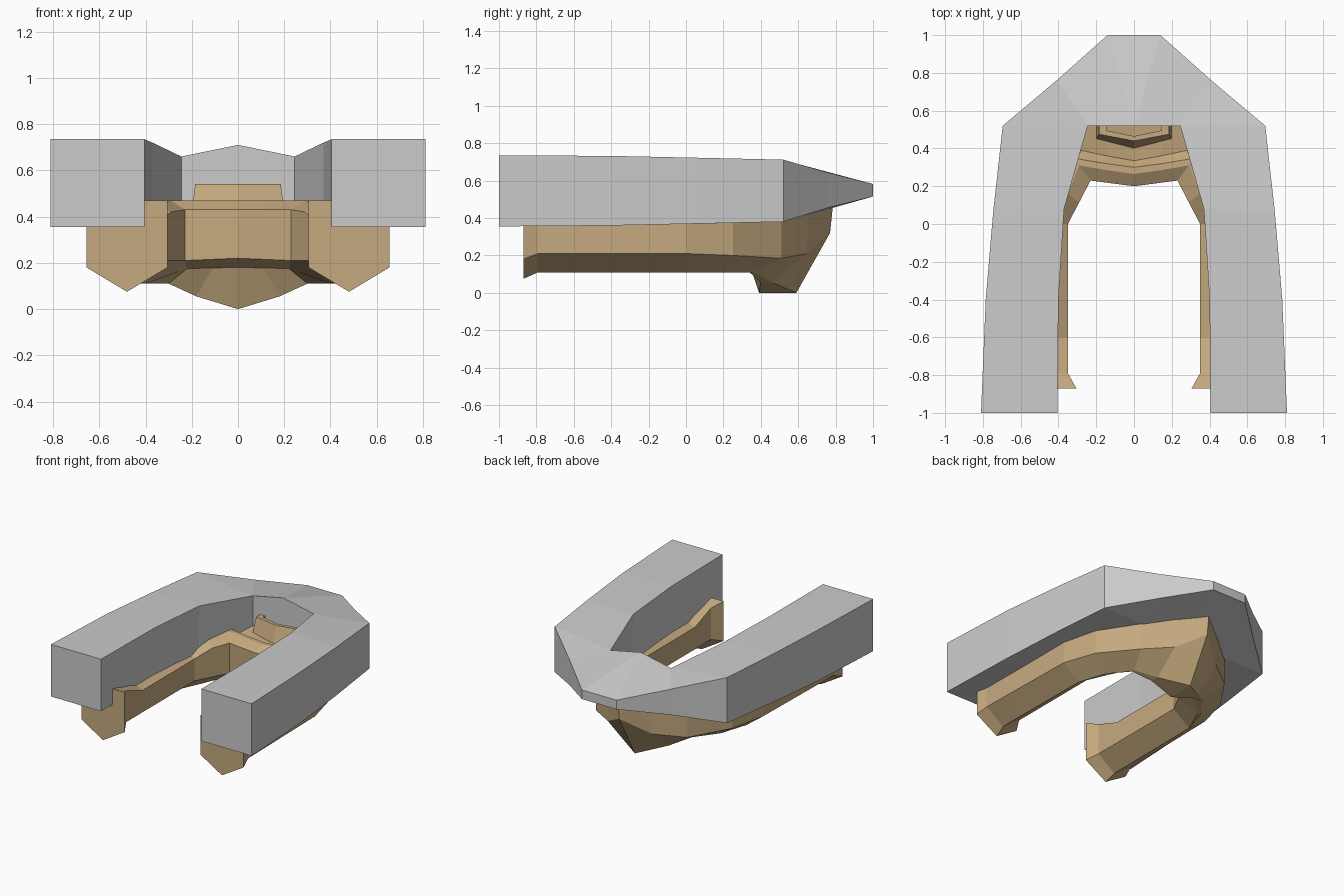
import bpy, bmesh


def loft(name, rails, mat=None):
    """Skin rails (running round each cross-section) and mirror across x = 0."""
    bm = bmesh.new()
    grid = [[bm.verts.new(p) for p in rail] for rail in rails]
    n = len(grid)
    for i in range(n):
        a, b = grid[i], grid[(i + 1) % n]
        for j in range(len(a) - 1):
            bm.faces.new((a[j], b[j], b[j + 1], a[j + 1]))
    bm.faces.new([r[0] for r in grid])          # end cap
    bmesh.ops.remove_doubles(bm, verts=bm.verts, dist=0.0005)
    bmesh.ops.recalc_face_normals(bm, faces=bm.faces)
    me = bpy.data.meshes.new(name)
    bm.to_mesh(me)
    bm.free()
    ob = bpy.data.objects.new(name, me)
    bpy.context.collection.objects.link(ob)
    m = ob.modifiers.new("mirror", 'MIRROR')
    m.use_clip = True
    if mat:
        me.materials.append(mat)
    # make sure the normals point outward
    bm = bmesh.new()
    bm.from_mesh(me)
    mid = [f for f in bm.faces if abs(f.normal.y) > 0.99 and f.calc_center_median().y < -0.8]
    if mid and mid[0].normal.y > 0:
        bmesh.ops.reverse_faces(bm, faces=bm.faces)
    bm.to_mesh(me)
    bm.free()
    return ob


def rail(xy, zs):
    return [(x, y, z) for (x, y), z in zip(xy, zs)]


tan = bpy.data.materials.new("tan")
tan.diffuse_color = (0.56, 0.40, 0.21, 1)

# Upper horseshoe block
outer = [(.81, -1), (.785, -.4), (.745, .07), (.695, .52), (.41, .76), (.14, 1), (0, 1)]
inner = [(.405, -1), (.40, -.4), (.37, .08), (.245, .52), (.245, .52), (0, .52), (0, .52)]
loft("upper_block", [
    rail(inner, [.735, .732, .72, .66, .66, .71, .71]),
    rail(outer, [.735, .732, .722, .712, .643, .582, .582]),
    rail(outer, [.355, .36, .37, .38, .455, .515, .515]),
    rail(inner, [.355, .36, .37, .38, .38, .38, .38]),
])

# Lower jaw: inner wall, lip, trench, outer wall, keel and chin
wall = [(.305, -.87), (.35, -.79), (.35, -.6), (.35, 0), (.29, .115), (.23, .23), (.115, .215), (0, .20)]
lip = [(.42, -.87), (.42, -.79), (.42, -.6), (.40, 0), (.35, .16), (.29, .31), (.145, .285), (0, .265)]
lip_back = [(.45, -.87), (.45, -.79), (.45, -.6), (.43, 0), (.38, .18), (.30, .345), (.15, .32), (0, .30)]
trench = [(.5, -.87), (.5, -.79), (.5, -.6), (.48, 0), (.41, .2), (.28, .39), (.14, .36), (0, .335)]
side = [(.655, -.87), (.635, -.79), (.632, -.6), (.62, 0), (.55, .25), (.37, .51), (.18, .655), (0, .785)]
low = [(.655, -.87), (.635, -.79), (.632, -.6), (.62, 0), (.55, .25), (.37, .51), (.18, .645), (0, .77)]
keel_back = [(.48, -.87), (.49, -.79), (.49, -.6), (.485, 0), (.42, .20), (.30, .36), (.18, .46), (0, .59)]
keel_front = keel_back[:5] + [(.30, .34), (.18, .40), (0, .39)]
under = keel_back[:4] + [(.40, .19), (.22, .33), (.11, .33), (0, .33)]
loft("lower_jaw", [
    rail(wall, [.47, .44, .37, .37, .42, .43, .43, .43]),
    rail(lip, [.47, .45, .40, .40, .45, .47, .47, .47]),
    rail(lip_back, [.47, .45, .41, .41, .45, .47, .47, .47]),
    rail(trench, [.45, .45, .42, .42, .42, .42, .42, .42]),
    rail(side, [.45, .45, .45, .45, .45, .45, .46, .46]),
    rail(low, [.18, .21, .21, .21, .20, .185, .21, .32]),
    rail(keel_back, [.075, .11, .11, .11, .11, .11, .055, 0]),
    rail(keel_front, [.075, .11, .11, .11, .11, .11, .055, 0]),
    rail(under, [.075, .11, .11, .11, .11, .175, .178, .18]),
    rail(wall, [.18, .21, .21, .21, .21, .21, .215, .22]),
], tan)

# Raised front ridge on the jaw
ridge_out = [(.185, .60), (.185, .475), (0, .44)]
ridge_in = [(.145, .60), (.145, .495), (0, .465)]
loft("front_ridge", [
    rail(ridge_in, [.54] * 3),
    rail(ridge_out, [.54] * 3),
    rail([(.2, .60), (.2, .45), (0, .40)], [.42] * 3),
    rail(ridge_in, [.42] * 3),
], tan)
